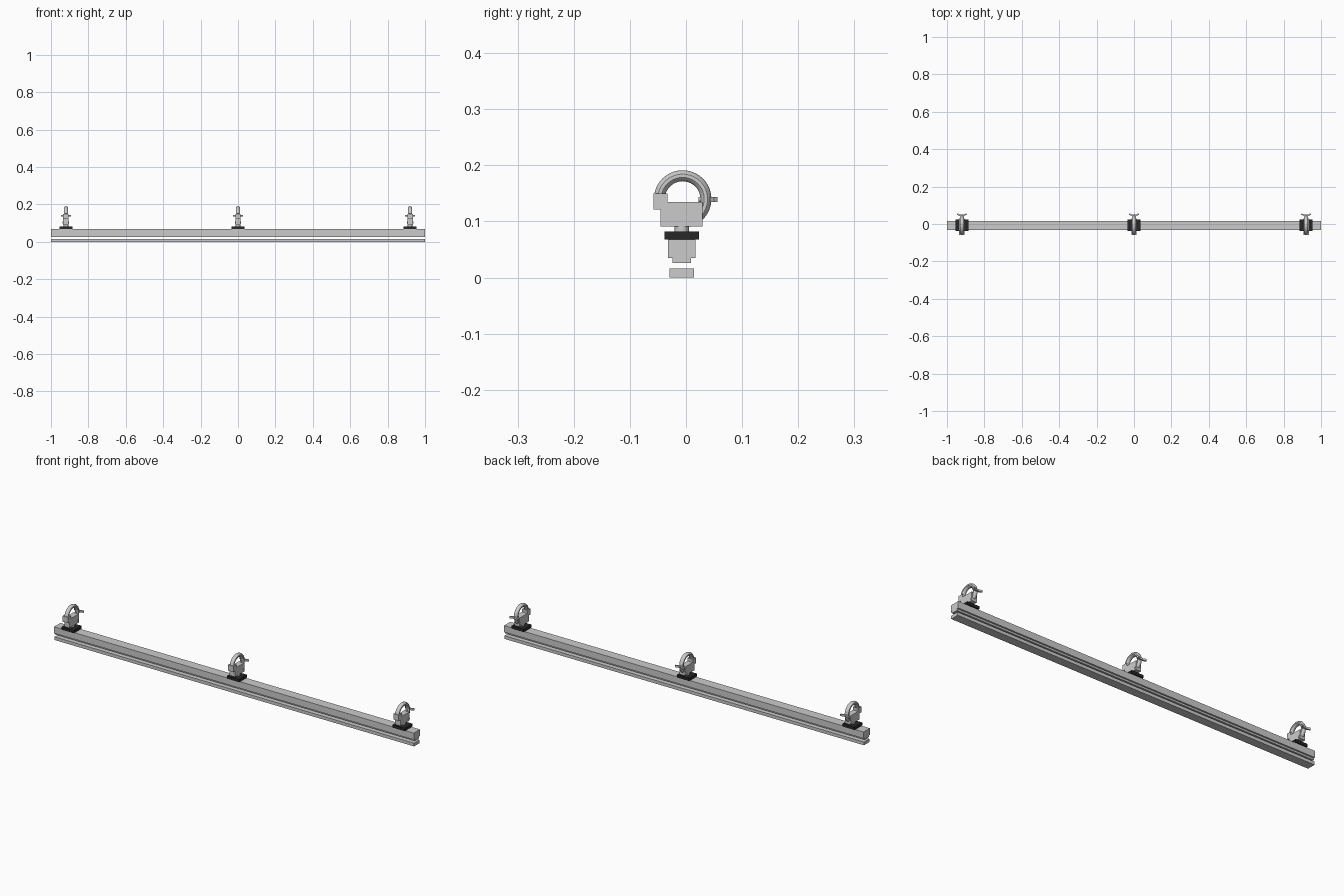
import bpy, math
from mathutils import Vector

if "Cube" in bpy.data.objects:
    bpy.data.objects.remove(bpy.data.objects["Cube"])

YC = -0.0075  # centre line of the rail


def make_mesh(name, verts, faces, mat=None, smooth=False):
    me = bpy.data.meshes.new(name)
    me.from_pydata(verts, [], faces)
    ob = bpy.data.objects.new(name, me)
    bpy.context.collection.objects.link(ob)
    if mat:
        me.materials.append(mat)
    if smooth:
        bpy.ops.object.select_all(action='DESELECT')
        bpy.context.view_layer.objects.active = ob
        ob.select_set(True)
        bpy.ops.object.shade_smooth_by_angle(angle=math.radians(35))
    return ob


def sweep(name, rings, **kw):
    """Skin a list of closed rings and cap both ends."""
    n = len(rings[0])
    verts = [p for r in rings for p in r]
    faces = [(i * n + j, i * n + (j + 1) % n, (i + 1) * n + (j + 1) % n, (i + 1) * n + j)
             for i in range(len(rings) - 1) for j in range(n)]
    faces += [tuple(range(n))[::-1], tuple(range((len(rings) - 1) * n, len(rings) * n))]
    return make_mesh(name, verts, faces, **kw)


def extrude_x(name, profile, x0, x1, **kw):
    return sweep(name, [[(x, y, z) for y, z in profile] for x in (x0, x1)], **kw)


def box(name, x0, x1, y0, y1, z0, z1, **kw):
    return extrude_x(name, [(y0, z0), (y1, z0), (y1, z1), (y0, z1)], x0, x1, **kw)


def cylinder(name, a, b, r, n=16):
    a, b = Vector(a), Vector(b)
    q = (b - a).to_track_quat('Z', 'Y')
    ring = [q @ Vector((r * math.cos(t), r * math.sin(t), 0))
            for t in (2 * math.pi * k / n for k in range(n))]
    return sweep(name, [[p + v for v in ring] for p in (a, b)], smooth=True)


black = bpy.data.materials.new("black_plastic")
black.diffuse_color = (0.02, 0.02, 0.022, 1)
black.use_nodes = True
black.node_tree.nodes["Principled BSDF"].inputs["Base Color"].default_value = black.diffuse_color

# Long rail with a narrower lower lip, and the separate strip below it
half = [(0.0165, 0.026), (0.0165, 0.035), (0.0245, 0.035), (0.0245, 0.068)]
extrude_x("rail", [(YC + y, z) for y, z in half] + [(YC - y, z) for y, z in half[::-1]], -1, 1)
box("lower_strip", -1, 1, YC - 0.0215, YC + 0.0215, 0, 0.016)


def clamp(x):
    # Mounting plate and stem
    box("mounting_plate", x - 0.034, x + 0.034, YC - 0.031, YC + 0.031, 0.068, 0.082, mat=black)
    cylinder("clamp_stem", (x, YC, 0.081), (x, YC, 0.093), 0.013)

    # Clamp body with its raised front jaw
    body = [(-0.045, 0.091), (0.029, 0.091), (0.029, 0.135), (-0.033, 0.135),
            (-0.033, 0.15), (-0.058, 0.15), (-0.058, 0.121), (-0.045, 0.121)]
    extrude_x("clamp_body", body, x - 0.0145, x + 0.0145)

    # Hook: rounded section swept round the pipe opening
    rings = []
    for i in range(29):
        a = math.radians(168 - i * 243 / 28)
        ring = []
        for k in range(10):
            t = 2 * math.pi * k / 10
            r = 0.0415 + 0.0098 * math.cos(t)
            ring.append((x + 0.011 * math.sin(t), -0.006 + r * math.cos(a), 0.14 + r * math.sin(a)))
        rings.append(ring)
    sweep("clamp_hook", rings, smooth=True)

    # Hinge pin at the foot of the hook
    cylinder("hinge_pin", (x - 0.017, 0.022, 0.103), (x + 0.017, 0.022, 0.103), 0.005, 12)

    # Wing bolt
    cylinder("wing_bolt", (x, 0.022, 0.1395), (x, 0.052, 0.1395), 0.0045, 12)
    for s in (-1, 1):
        wing = [(0, 0.043), (s * 0.012, 0.043), (s * 0.027, 0.05), (s * 0.023, 0.056), (s * 0.009, 0.051), (0, 0.051)]
        if s > 0:
            wing = wing
        else:
            wing = wing[::-1]
        sweep("bolt_wing", [[(x + px, py, z) for px, py in wing] for z in (0.135, 0.144)])


for cx in (-0.92, 0, 0.92):
    clamp(cx)

# Make all normals point outward
import bmesh
for ob in bpy.context.collection.objects:
    bm = bmesh.new()
    bm.from_mesh(ob.data)
    bmesh.ops.recalc_face_normals(bm, faces=bm.faces)
    bm.to_mesh(ob.data)
    bm.free()
